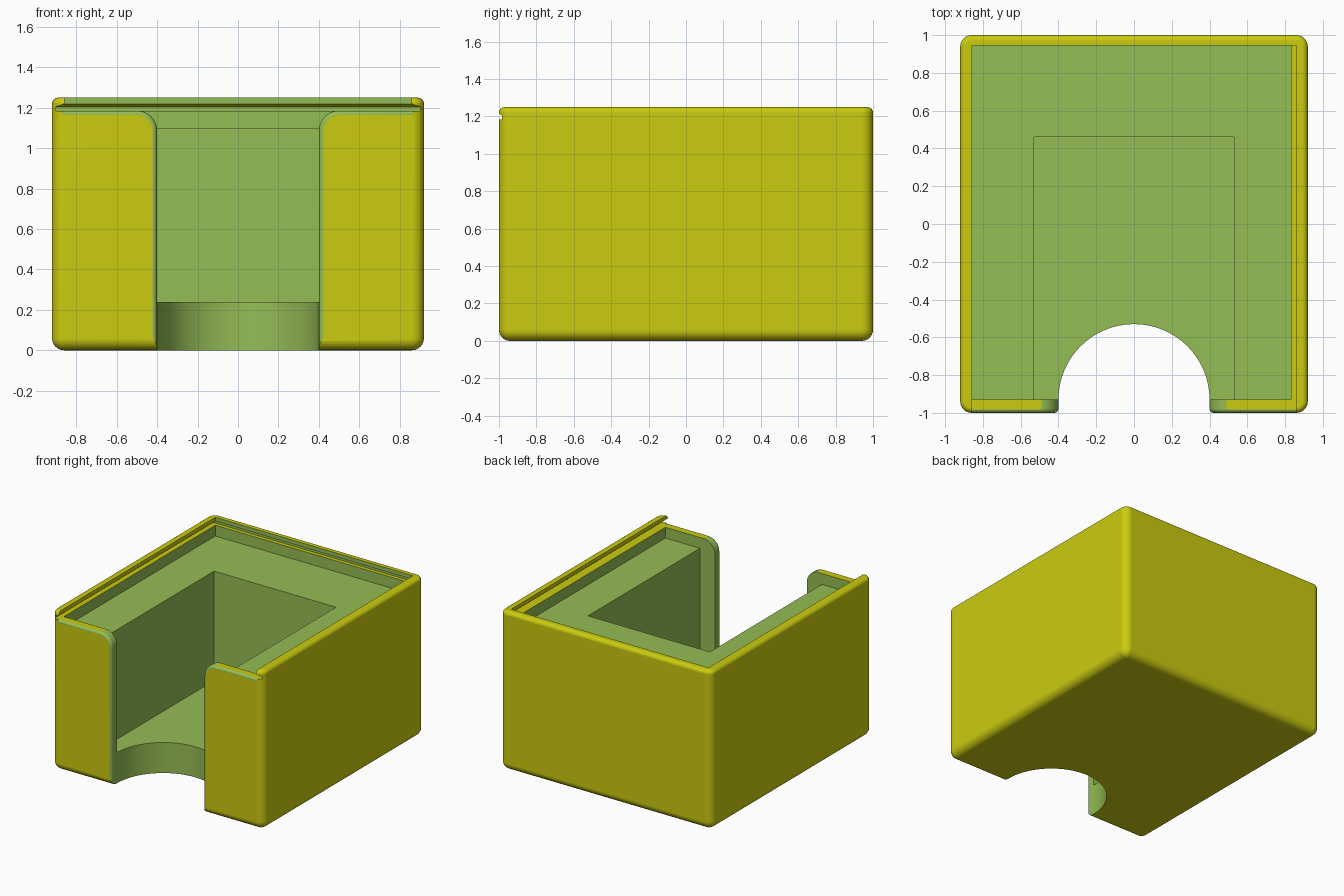
import bpy, bmesh, math

if "Cube" in bpy.data.objects:
    bpy.data.objects.remove(bpy.data.objects["Cube"])


def material(name, rgb):
    m = bpy.data.materials.new(name)
    m.diffuse_color = (*rgb, 1)
    m.use_nodes = True
    m.node_tree.nodes["Principled BSDF"].inputs["Base Color"].default_value = m.diffuse_color
    return m


MATS = [material("yellow", (0.60, 0.60, 0.005)), material("green", (0.30, 0.51, 0.09))]


def loft(name, rings, rule):
    """Closed solid through matching point rings; rule(face) gives the colour slot."""
    bm = bmesh.new()
    loops = [[bm.verts.new(p) for p in ring] for ring in rings]
    for a, b in zip(loops, loops[1:]):
        for i in range(len(a)):
            j = (i + 1) % len(a)
            bm.faces.new((a[i], a[j], b[j], b[i]))
    bm.faces.new(loops[0])
    bm.faces.new(loops[-1])
    bmesh.ops.recalc_face_normals(bm, faces=bm.faces)
    for f in bm.faces:
        f.material_index = rule(f)
    me = bpy.data.meshes.new(name)
    bm.to_mesh(me)
    bm.free()
    for m in MATS:
        me.materials.append(m)
    ob = bpy.data.objects.new(name, me)
    bpy.context.collection.objects.link(ob)
    return ob


def rect(x0, x1, y0, y1, z):
    return [(x0, y0, z), (x1, y0, z), (x1, y1, z), (x0, y1, z)]


def rounded(inset, z, hx=0.92, hy=1.0, r=0.06, n=6):
    """Rounded rectangle ring, shrunk by inset."""
    rad = max(r - inset, 0.001)
    pts = []
    for k, (sx, sy) in enumerate([(1, 1), (-1, 1), (-1, -1), (1, -1)]):
        cx, cy = sx * (hx - inset - rad), sy * (hy - inset - rad)
        for i in range(n + 1):
            a = math.pi / 2 * (k + i / n)
            pts.append((cx + rad * math.cos(a), cy + rad * math.sin(a), z))
    return pts


def quarter(r, n=6):
    """(inset, depth) steps of a rounded edge, from the flat end to the side."""
    for i in range(n + 1):
        a = math.pi / 2 * i / n
        yield r * (1 - math.sin(a)), r * (1 - math.cos(a))


def green(f):
    return 1


# Outer body with rounded corners, bottom and top rim
rings = [rounded(i, d) for i, d in quarter(0.06)]
rings += [rounded(i, 1.25 - d) for i, d in reversed(list(quarter(0.03)))]
box = loft("box_body", rings, lambda f: 0)

# Deep storage pocket and the wider shelf recess above it
pocket = loft("pocket", [rect(-0.53, 0.53, -0.93, 0.46, z) for z in (0.24, 1.15)], green)
recess = loft("recess", [rect(-0.862, 0.83, -0.93, 0.95, z) for z in (1.10, 1.20)], green)

# Dovetail slot for a sliding lid, open at the front
slot = loft("lid_slot", [
    rect(-0.90, 0.90, -1.2, 0.98, 1.185),
    rect(-0.90, 0.90, -1.2, 0.98, 1.205),
    rect(-0.858, 0.858, -1.2, 0.945, 1.22),
    rect(-0.858, 0.858, -1.2, 0.945, 1.40),
], lambda f: int(f.normal.y > 0.9))


# Front opening: flared top corners and a rounded front edge
def opening_ring(y, o):
    half = [(0.4 + o, -0.1)]
    for i in range(9):
        a = math.pi / 2 * i / 8
        half.append((0.5 - (0.1 - o) * math.cos(a), 1.086 + (0.1 - o) * math.sin(a)))
    half += [(0.87, 1.186 - o), (0.87, 1.205)]
    return [(x, y, z) for x, z in half] + [(-x, y, z) for x, z in reversed(half)]


steps = [(-1.1, 0.022)] + [(-1 + 0.022 - d, i) for i, d in
                           ((0.022 * (1 - math.sin(t)), 0.022 * math.cos(t))
                            for t in (math.pi / 8 * k for k in range(5)))]
opening = loft("front_opening", [opening_ring(y, o) for y, o in steps + [(-0.92, 0)]], green)

# Round finger notch through the floor
notch = loft("floor_notch", [
    [(0.4 * math.cos(math.tau * i / 64), -0.93 + 0.4 * math.sin(math.tau * i / 64), z)
     for i in range(64)] for z in (-0.1, 0.5)], green)

# Cut everything out of the body
bpy.context.view_layer.objects.active = box
box.select_set(True)
for cutter in (pocket, recess, slot, opening, notch):
    mod = box.modifiers.new(cutter.name, 'BOOLEAN')
    mod.operation = 'DIFFERENCE'
    mod.solver = 'EXACT'
    mod.object = cutter
    bpy.ops.object.modifier_apply(modifier=mod.name)
    bpy.data.objects.remove(cutter)

for ob in bpy.context.selected_objects:
    ob.select_set(ob == box)
bpy.ops.object.shade_smooth_by_angle(angle=math.radians(30))
wn = box.modifiers.new("flat_sides", 'WEIGHTED_NORMAL')
wn.keep_sharp = True
